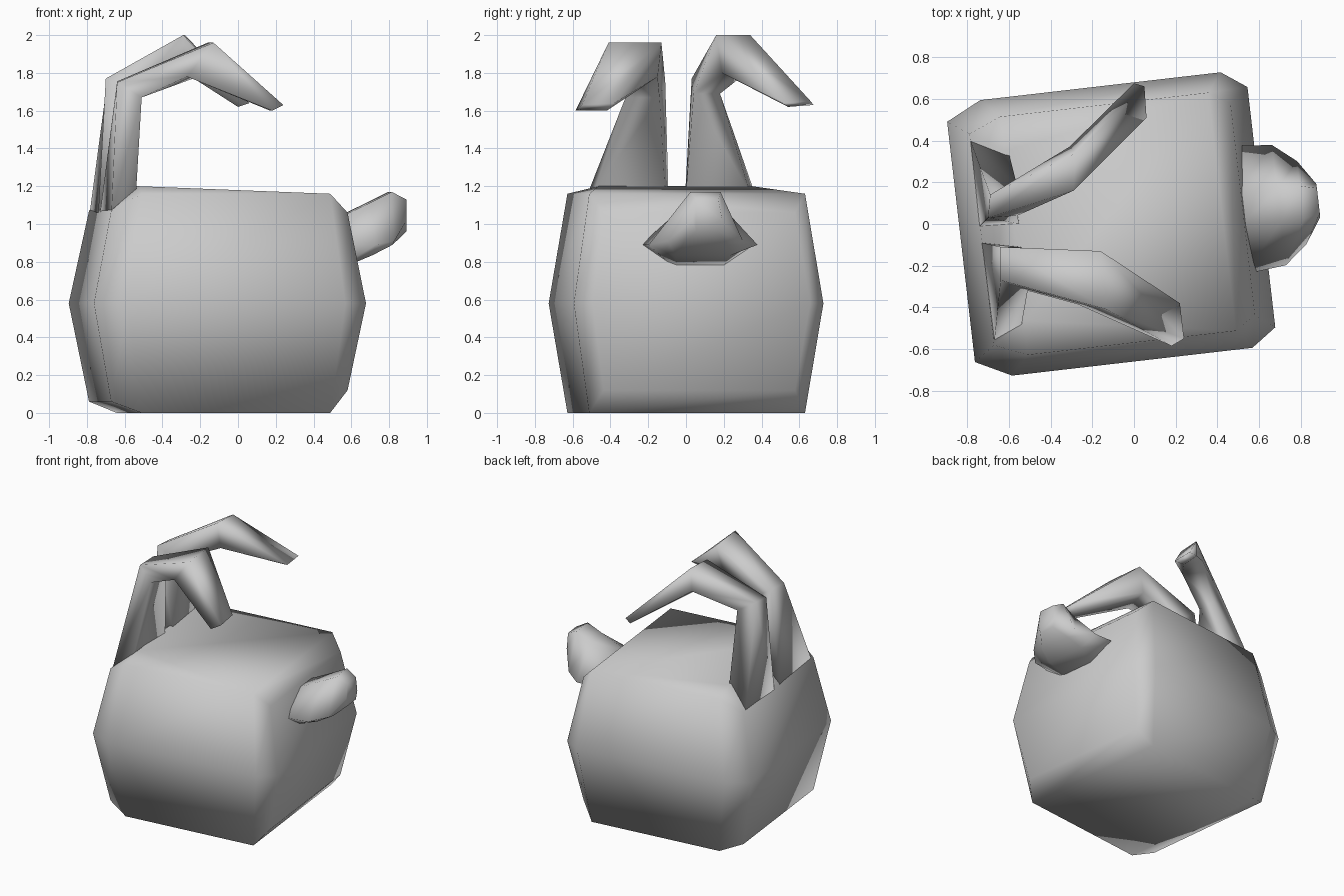
import bpy, bmesh, math

cube = bpy.data.objects.get("Cube")
if cube:
    bpy.data.objects.remove(cube, do_unlink=True)

# Single plain material
GREY = (0.6, 0.6, 0.6, 1)
mat = bpy.data.materials.new("plain_grey")
mat.use_nodes = True
mat.diffuse_color = GREY
bsdf = next(n for n in mat.node_tree.nodes if n.type == 'BSDF_PRINCIPLED')
bsdf.inputs["Base Color"].default_value = GREY

TURN = math.radians(6.6)  # the body stands slightly turned


def finish(name, bm, turned=False):
    bmesh.ops.recalc_face_normals(bm, faces=bm.faces)
    for f in bm.faces:
        f.smooth = True
    mesh = bpy.data.meshes.new(name)
    bm.to_mesh(mesh)
    bm.free()
    mesh.materials.append(mat)
    obj = bpy.data.objects.new(name, mesh)
    bpy.context.collection.objects.link(obj)
    if turned:
        obj.rotation_euler.z = TURN
        obj.location.y = 0.01
    return obj


def skin(bm, rings):
    """Bridge equal rings of points with quads; returns the vertex rings."""
    rows = [[bm.verts.new(p) for p in ring] for ring in rings]
    for a, b in zip(rows, rows[1:]):
        n = len(a)
        for i in range(n):
            j = (i + 1) % n
            bm.faces.new((a[i], a[j], b[j], b[i]))
    return rows


def loft(name, rings, turned=False):
    bm = bmesh.new()
    rows = skin(bm, rings)
    bm.faces.new(rows[0])
    bm.faces.new(rows[-1])
    return finish(name, bm, turned)


# Body: bulging box with cut corners
def body_ring(back, back_side, front_side, front, v_end, v_side, z_back, z_front, z_side):
    half = [(back, v_end, z_back), (back_side, v_side, z_side),
            (front_side, v_side, z_side), (front, v_end, z_front)]
    return [(u, -v, z) for u, v, z in half] + half[::-1]


bm = bmesh.new()
low, mid, top = skin(bm, [
    body_ring(-0.735, -0.58, 0.425, 0.525, 0.51, 0.575, 0.06, 0.12, 0),
    body_ring(-0.835, -0.665, 0.495, 0.615, 0.58, 0.665, 0.58, 0.58, 0.58),
    body_ring(-0.735, -0.58, 0.425, 0.525, 0.51, 0.575, 1.07, 1.06, 1.16),
])
# Underside with sloped ends
for ids in ((1, 2, 5, 6), (0, 1, 6, 7), (2, 3, 4, 5)):
    bm.faces.new([low[i] for i in ids])
# Lid with a raised ridge under the handles
r0, r1 = (bm.verts.new((-0.575, v, 1.2)) for v in (-0.41, 0.41))
for face in ((top[2], top[3], top[4], top[5]), (r0, top[2], top[5], r1),
             (top[1], top[2], r0), (top[5], top[6], r1),
             (top[0], top[1], r0), (top[6], top[7], r1),
             (top[0], r0, r1, top[7])):
    bm.faces.new(face)
finish("body", bm, turned=True)

# Two bent handle arms: base, lower elbow, upper elbow, tip
loft("handle_arm_right", [
    [(-0.73, -0.09, 1.06), (-0.67, -0.56, 1.06), (-0.54, -0.49, 1.16), (-0.54, -0.11, 1.16)],
    [(-0.64, -0.11, 1.755), (-0.64, -0.27, 1.75), (-0.51, -0.32, 1.67), (-0.51, -0.14, 1.67)],
    [(-0.16, -0.13, 1.96), (-0.13, -0.41, 1.96), (-0.27, -0.385, 1.78), (-0.21, -0.15, 1.78)],
    [(0.22, -0.38, 1.64), (0.24, -0.55, 1.63), (0.18, -0.585, 1.6), (0.17, -0.42, 1.6)],
])
loft("handle_arm_left", [
    [(-0.74, -0.01, 1.06), (-0.785, 0.4, 1.06), (-0.6, 0.34, 1.16), (-0.55, 0.0, 1.16)],
    [(-0.7, 0.03, 1.77), (-0.69, 0.14, 1.77), (-0.56, 0.18, 1.69), (-0.56, 0.04, 1.69)],
    [(-0.29, 0.16, 2.0), (-0.28, 0.34, 2.0), (-0.31, 0.37, 1.84), (-0.28, 0.19, 1.8)],
    [(0.06, 0.51, 1.64), (0.05, 0.66, 1.65), (0.0, 0.675, 1.63), (0.0, 0.54, 1.62)],
])


# Spout: hooded cone with a wide lower brim
def spout_ring(u, z_top, top_w, z_brim, brim_w, z_low, low_w):
    side = [(z_top, top_w), (z_brim, brim_w), (z_low, low_w)]
    return [(u, w, z) for z, w in side] + [(u, -w, z) for z, w in side[::-1]]


loft("spout", [
    spout_ring(0.5, 1.02, 0.08, 0.89, 0.31, 0.75, 0.11),
    spout_ring(0.7, 1.115, 0.08, 0.89, 0.29, 0.835, 0.15),
    spout_ring(0.81, 1.17, 0.08, 0.91, 0.2, 0.89, 0.12),
    spout_ring(0.89, 1.13, 0.06, 1.02, 0.08, 0.96, 0.06),
], turned=True)
